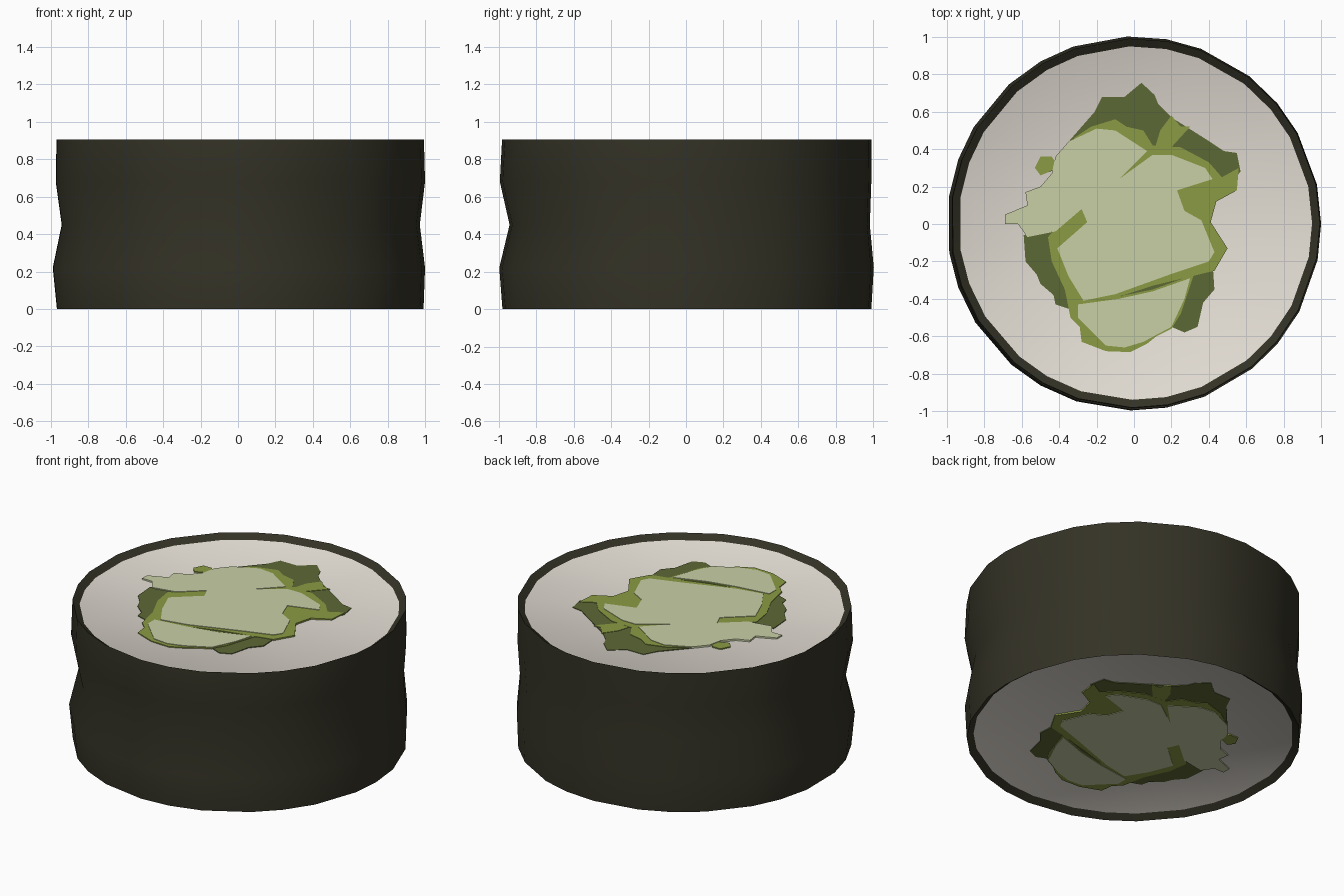
import bpy, bmesh, math

def material(name, rgb):
    m = bpy.data.materials.new(name)
    m.diffuse_color = (*rgb, 1)
    return m

SEAWEED = material("seaweed_black_green", (0.034, 0.032, 0.019))
RICE = material("rice_white", (0.775, 0.73, 0.66))
DARK = material("dark_olive", (0.108, 0.138, 0.036))
MID = material("leaf_green", (0.26, 0.33, 0.058))
PALE = material("pale_green", (0.58, 0.63, 0.38))

# Uneven angular spacing of the hand-rolled outline (27 sides)
ANGLES = [math.radians(40 * k + a) for k in range(9) for a in (0, 12, 29)]

def finish(bm, name, mat):
    me = bpy.data.meshes.new(name)
    bm.to_mesh(me)
    bm.free()
    me.materials.append(mat)
    ob = bpy.data.objects.new(name, me)
    bpy.context.collection.objects.link(ob)
    return ob

def lathe(name, rings, mat):
    """Skin a stack of rings (z, radius, x offset, y offset)."""
    bm = bmesh.new()
    loops = [[bm.verts.new((ox + r * math.cos(a), oy + r * math.sin(a), z))
              for a in ANGLES] for z, r, ox, oy in rings]
    n = len(ANGLES)
    for lo, hi in zip(loops, loops[1:]):
        for i in range(n):
            j = (i + 1) % n
            bm.faces.new((lo[i], lo[j], hi[j], hi[i]))
    bmesh.ops.remove_doubles(bm, verts=bm.verts, dist=1e-5)
    ob = finish(bm, name, mat)
    ob.data.shade_smooth()
    ob.data.set_sharp_from_angle(angle=math.radians(45))
    return ob

def column(name, outline, top, mat):
    """Filling strip running through the roll, showing at both ends."""
    bm = bmesh.new()
    face = bm.faces.new([bm.verts.new((x, y, 0.905 - top)) for x, y in outline])
    ext = bmesh.ops.extrude_face_region(bm, geom=[face], use_keep_orig=True)
    for v in ext["geom"]:
        if isinstance(v, bmesh.types.BMVert):
            v.co.z = top
    bmesh.ops.recalc_face_normals(bm, faces=bm.faces)
    bmesh.ops.triangulate(bm, faces=[f for f in bm.faces if len(f.verts) > 4])
    return finish(bm, name, mat)

# Seaweed wrap with pinched waist and rims sloping inward
lathe("seaweed_wrap", [
    (0.03, 0.945, 0.007, 0.005), (0.0, 0.985, 0.007, 0.005),
    (0.22, 1.0, 0.0, 0.003), (0.45, 0.962, 0.01, 0.02),
    (0.68, 0.992, 0.008, -0.002), (0.905, 0.987, 0.007, 0.005),
    (0.875, 0.945, 0.007, 0.005)], SEAWEED)

# Rice core, slightly dished at both ends, tucked under the rims
lathe("rice_core", [
    (0.045, 0.0, 0.007, 0.005), (0.03, 0.945, 0.007, 0.005),
    (0.016, 0.97, 0.007, 0.005), (0.45, 0.94, 0.007, 0.01),
    (0.889, 0.97, 0.007, 0.005), (0.875, 0.945, 0.007, 0.005),
    (0.86, 0.0, 0.007, 0.005)], RICE)

# Dark leaf edges
column("dark_leaf_back", [
    (-.35, .44), (-.21, .60), (-.17, .68), (-.05, .68), (.04, .755), (.11, .69),
    (.13, .64), (.20, .57), (.39, .45), (.48, .39), (.55, .38), (.57, .28),
    (.50, .2), (.1, .2), (-.25, .35)][::-1], 0.874, DARK)
column("dark_leaf_left", [
    (-.59, -.06), (-.58, -.2), (-.52, -.27), (-.5, -.32), (-.43, -.38),
    (-.42, -.43), (-.33, -.46), (-.2, -.3), (-.2, 0), (-.4, -.04)], 0.874, DARK)
column("dark_leaf_right", [
    (-.1, -.41), (.2, -.55), (.27, -.58), (.34, -.55), (.37, -.42),
    (.43, -.35), (.42, -.2), (.2, -.2)], 0.874, DARK)

# Mid green body, nub and small scrap
column("green_body", [
    (-.32, .46), (-.23, .52), (-.1, .56), (-.04, .52), (.05, .5), (.1, .42),
    (.25, .41), (.4, .33), (.47, .25), (.56, .3), (.55, .18), (.44, .12),
    (.41, .01), (.5, -.13), (.43, -.25), (.1, -.33), (-.07, -.385),
    (.1, -.35), (.32, -.27), (.25, -.48), (.2, -.56), (.12, -.6), (.07, -.64),
    (-.02, -.685), (-.15, -.68), (-.28, -.63), (-.29, -.55), (-.34, -.5),
    (-.37, -.35), (-.44, -.2), (-.46, -.07), (-.3, .1)][::-1], 0.877, MID)
column("green_nub", [
    (.11, .4), (.14, .5), (.2, .58), (.25, .52), (.3, .52), (.2, .41)][::-1],
    0.8765, MID)
column("green_scrap", [
    (-.53, .3), (-.5, .36), (-.44, .36), (-.40, .3), (-.5, .26)][::-1], 0.8765, MID)

# Pale hearts
column("pale_heart", [
    (-.69, .05), (-.57, .1), (-.58, .17), (-.5, .2), (-.44, .27), (-.42, .36),
    (-.35, .44), (-.2, .51), (-.1, .5), (.07, .39), (-.08, .24), (.1, .37),
    (.2, .37), (.38, .3), (.42, .24), (.23, .18), (.27, .07), (.36, .02),
    (.43, -.15), (.4, -.2), (.22, -.26), (-.1, -.375), (-.27, -.41), (-.35, -.28),
    (-.41, -.13), (-.25, .01), (-.28, .08), (-.42, -.04), (-.57, -.07),
    (-.62, 0), (-.69, 0)][::-1], 0.880, PALE)
column("pale_heart_front", [
    (-.3, -.43), (-.08, -.4), (.1, -.36), (.3, -.29), (.27, -.4), (.2, -.55),
    (.05, -.63), (-.05, -.66), (-.15, -.65), (-.2, -.6), (-.3, -.5)][::-1],
    0.880, PALE)
